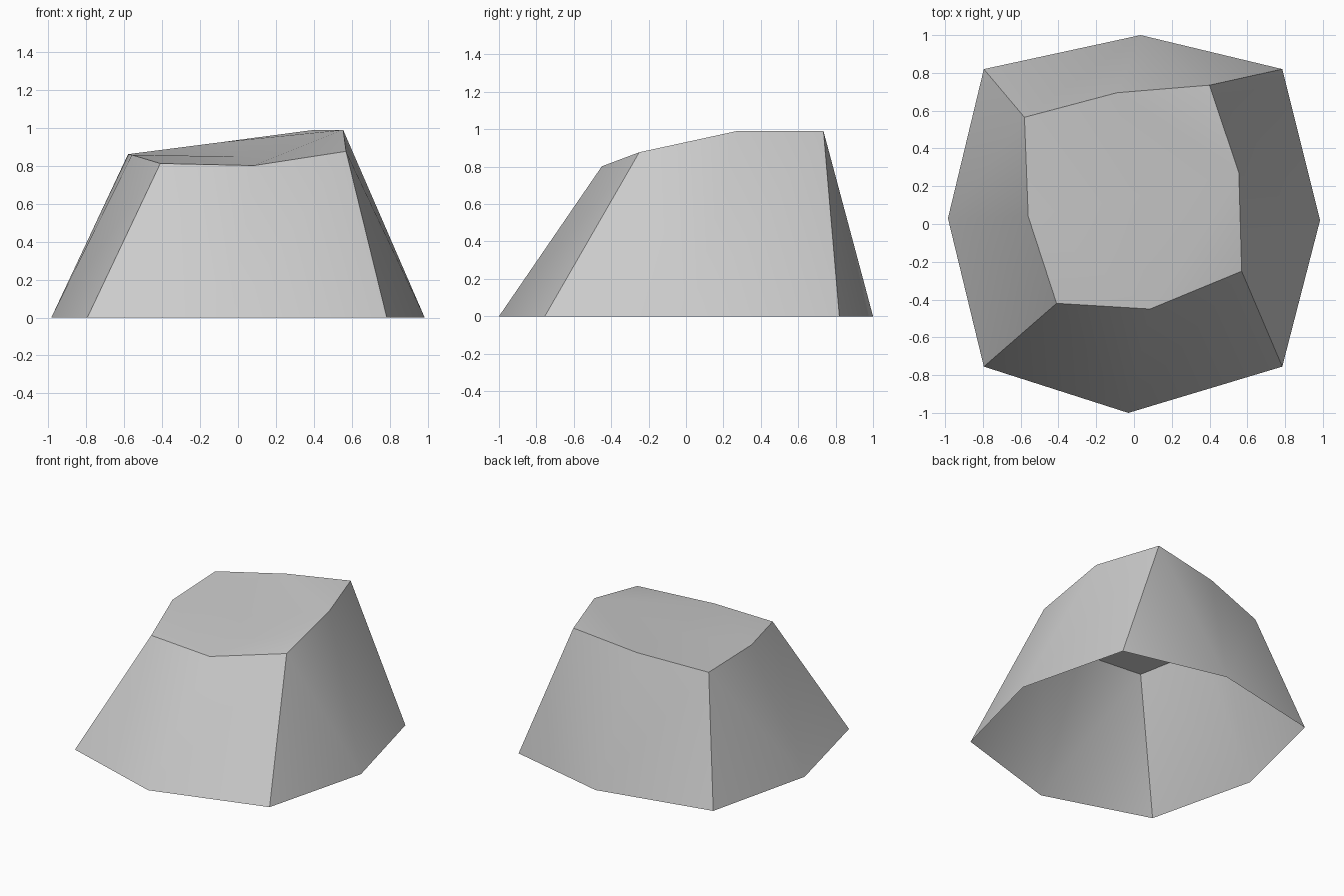
import bpy, bmesh

cube = bpy.data.objects.get("Cube")
if cube:
    bpy.data.objects.remove(cube, do_unlink=True)

# Outlines, counter-clockwise; even entries are corners, odd ones mid-sides
BASE = [(-0.795, -0.755), (-0.03, -1.0), (0.785, -0.755), (0.985, 0.02),
        (0.785, 0.82), (0.035, 1.0), (-0.795, 0.82), (-0.985, 0.03)]
RIM = [(-0.41, -0.42, 0.813), (0.085, -0.45, 0.802), (0.57, -0.25, 0.877), (0.555, 0.27, 0.99),
       (0.40, 0.735, 0.99), (-0.09, 0.695, 0.925), (-0.58, 0.565, 0.862), (-0.56, 0.04, 0.858)]
CENTRE = (-0.01, 0.14, 0.85)
LOW_CORNER = 6

bm = bmesh.new()
base = [bm.verts.new((x, y, 0)) for x, y in BASE]
rim = [bm.verts.new(p) for p in RIM]
centre = bm.verts.new(CENTRE)
n = len(base)

for i in range(0, n, 2):
    before, after = i - 1, i + 1
    # Tapering side walls, fanned out from each rim corner and open underneath
    fan = (rim[before], base[before], base[i], base[after], rim[after])
    for a, b in zip(fan, fan[1:]):
        bm.faces.new((rim[i], a, b))
    # Sloping top, folded across each corner except the low one
    if i == LOW_CORNER:
        bm.faces.new((rim[before], rim[i], centre))
        bm.faces.new((rim[i], rim[after], centre))
    else:
        bm.faces.new((rim[before], rim[i], rim[after]))
        bm.faces.new((rim[before], rim[after], centre))

# Smooth panels, kept crisp along the corners and the rim
for face in bm.faces:
    face.smooth = True
for i in range(n):
    bm.edges.get((rim[i], rim[(i + 1) % n])).smooth = False
    if i % 2 == 0:
        bm.edges.get((base[i], rim[i])).smooth = False

mesh = bpy.data.meshes.new("rock_block")
bm.to_mesh(mesh)
bm.free()
rock = bpy.data.objects.new("rock_block", mesh)
bpy.context.collection.objects.link(rock)

# Plain grey finish
grey = bpy.data.materials.new("mid_grey")
grey.use_nodes = True
colour = (0.6, 0.6, 0.6, 1)
grey.diffuse_color = colour
grey.node_tree.nodes["Principled BSDF"].inputs["Base Color"].default_value = colour
mesh.materials.append(grey)
